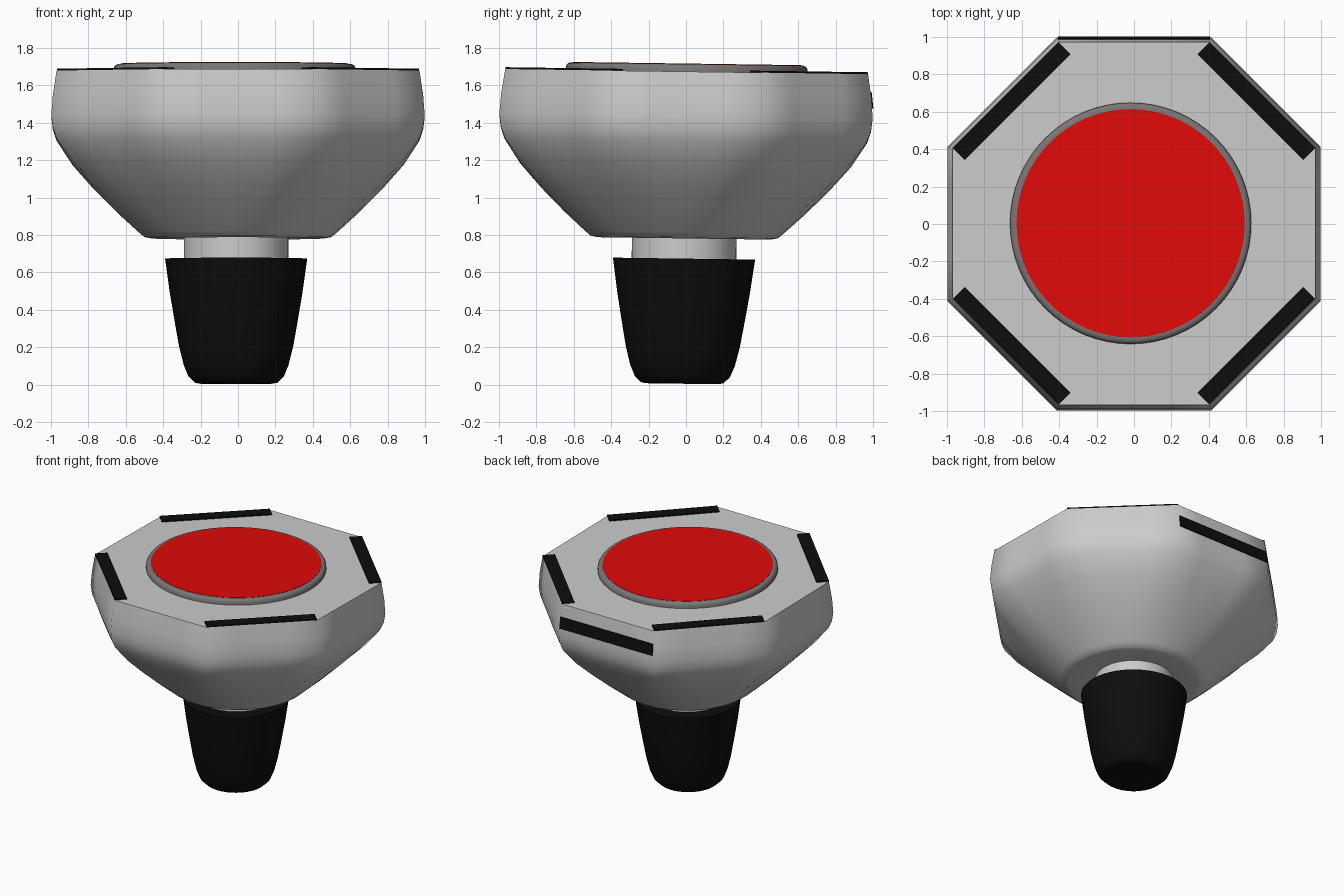
import bpy, bmesh, math
from mathutils import Matrix

if "Cube" in bpy.data.objects:
    bpy.data.objects.remove(bpy.data.objects["Cube"])

# Whole model leans very slightly about x
LEAN = Matrix.Translation((-0.01, -0.02, 0.004)) @ Matrix.Rotation(-0.014, 4, 'X')


def material(name, r, g, b):
    m = bpy.data.materials.new(name)
    m.diffuse_color = (r, g, b, 1)
    m.use_nodes = True
    m.node_tree.nodes["Principled BSDF"].inputs["Base Color"].default_value = m.diffuse_color
    return m


BLACK = material("black", 0.004, 0.004, 0.004)
RED = material("red", 0.75, 0.003, 0.003)
DARK = material("dark_grey", 0.2, 0.18, 0.18)


def finish(name, bm, mat=None, smooth=50):
    bmesh.ops.recalc_face_normals(bm, faces=bm.faces)
    me = bpy.data.meshes.new(name)
    bm.to_mesh(me)
    bm.free()
    ob = bpy.data.objects.new(name, me)
    bpy.context.collection.objects.link(ob)
    ob.matrix_world = LEAN
    if mat:
        me.materials.append(mat)
    bpy.ops.object.select_all(action='DESELECT')
    bpy.context.view_layer.objects.active = ob
    ob.select_set(True)
    bpy.ops.object.shade_smooth_by_angle(angle=math.radians(smooth))
    return ob


def octagon(a):
    """Octagon radius at angle a, for an apothem of 1."""
    q = math.pi / 4
    return 1 / math.cos((a + q / 2) % q - q / 2)


def loft(name, rings, mat=None, n=48, cx=0.0):
    """Capped stack of rings (radius, z, roundness: 0 octagon, 1 circle)."""
    bm = bmesh.new()
    loops = []
    for r, z, rnd in rings:
        loop = []
        for i in range(n):
            a = 2 * math.pi * i / n
            rr = r * (rnd + (1 - rnd) * octagon(a))
            loop.append(bm.verts.new((cx + rr * math.cos(a), rr * math.sin(a), z)))
        loops.append(loop)
    for lo, hi in zip(loops, loops[1:]):
        for i in range(n):
            j = (i + 1) % n
            bm.faces.new((lo[i], lo[j], hi[j], hi[i]))
    bm.faces.new(loops[0])
    bm.faces.new(loops[-1])
    return finish(name, bm, mat)


def strip(name, size, matrix):
    bm = bmesh.new()
    bmesh.ops.create_cube(bm, size=1, matrix=matrix @ Matrix.Diagonal((*size, 1)))
    return finish(name, bm, BLACK)


# Tapered grip with a shallow dished foot
loft("grip", [(0.09, 0.025, 1), (0.15, 0.012, 1), (0.19, 0.001, 1), (0.22, 0.006, 1),
              (0.255, 0.04, 1), (0.28, 0.1, 1), (0.305, 0.2, 1), (0.328, 0.33, 1),
              (0.355, 0.49, 1), (0.38, 0.67, 1)], BLACK)

# Neck between grip and body
loft("neck", [(0.28, 0.64, 1), (0.28, 0.82, 1)])

# Body: round underside growing into an octagonal rim
loft("body", [(0.3, 0.80, 1), (0.46, 0.778, 1), (0.50, 0.785, 1), (0.53, 0.81, 1),
              (0.64, 0.91, 0.8), (0.77, 1.04, 0.55), (0.885, 1.17, 0.3),
              (0.97, 1.30, 0.08), (0.99, 1.36, 0.02), (0.998, 1.43, 0),
              (0.99, 1.54, 0), (0.97, 1.67, 0)], n=32, cx=0.01)

# Raised rounded ring and red disc on top
loft("disc_rim", [(0.645, 1.66, 1), (0.645, 1.692, 1), (0.638, 1.704, 1),
                  (0.625, 1.71, 1), (0.61, 1.711, 1)], DARK, n=64, cx=-0.008)
loft("red_disc", [(0.61, 1.70, 1), (0.61, 1.713, 1)], RED, n=64, cx=-0.008)

# Black strips on the four diagonal edges of the top
for i in range(4):
    turn = Matrix.Rotation(math.pi / 4 + i * math.pi / 2, 4, 'Z')
    place = Matrix.Translation((0.01, 0, 0)) @ turn @ Matrix.Translation((0.925, 0, 1.672))
    strip(f"top_strip_{i + 1}", (0.09, 0.80, 0.016), place)

# Black strip along the back face
strip("back_strip", (0.81, 0.014, 0.09),
      Matrix.Translation((0.01, 0.989, 1.53)) @ Matrix.Rotation(0.12, 4, 'X'))
